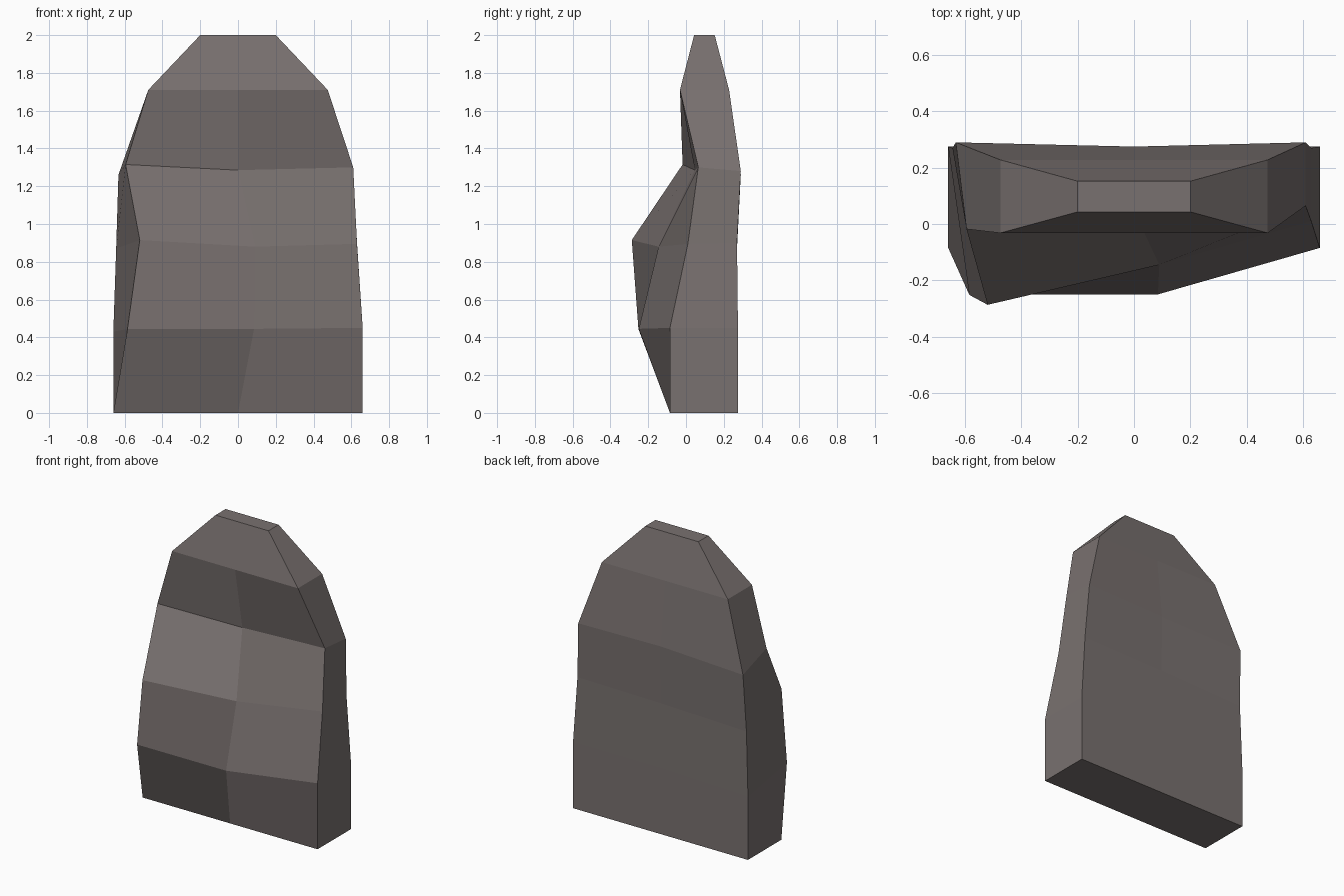
import bpy
import bmesh

# Each ring: front left, front middle, front right, back right, back middle, back left
rings = [
    [(-.66, -.085, 0), (0, -.085, 0), (.66, -.085, 0),
     (.66, .275, 0), (0, .275, 0), (-.66, .275, 0)],
    [(-.585, -.252, .445), (.085, -.25, .445), (.66, -.085, .45),
     (.66, .275, .45), (0, .275, .45), (-.66, .275, .43)],
    [(-.52, -.287, .915), (.09, -.145, .88), (.63, .01, .895),
     (.63, .27, .9), (0, .27, .89), (-.645, .27, .87)],
    [(-.595, -.018, 1.315), (0, .047, 1.285), (.61, .065, 1.3),
     (.61, .29, 1.28), (0, .275, 1.28), (-.633, .29, 1.26)],
    [(-.475, -.032, 1.71), (0, -.032, 1.71), (.475, -.032, 1.71),
     (.475, .228, 1.71), (0, .228, 1.71), (-.475, .228, 1.71)],
    [(-.2, .043, 2), (0, .043, 2), (.2, .043, 2),
     (.2, .152, 2), (0, .152, 2), (-.2, .152, 2)],
]

# Worn standing stone slab, lofted through the rings
bm = bmesh.new()
loops = [[bm.verts.new(p) for p in ring] for ring in rings]
for low, high in zip(loops, loops[1:]):
    for i in range(6):
        j = (i + 1) % 6
        bm.faces.new((low[i], low[j], high[j], high[i]))

# Base and top caps
bm.faces.new(loops[0][::-1])
bm.faces.new(loops[-1])
bmesh.ops.recalc_face_normals(bm, faces=bm.faces)

mesh = bpy.data.meshes.new("stone_slab")
bm.to_mesh(mesh)
bm.free()
slab = bpy.data.objects.new("stone_slab", mesh)
bpy.context.collection.objects.link(slab)

# Warm grey-brown stone
stone = bpy.data.materials.new("stone")
stone.diffuse_color = (.19, .165, .16, 1)
mesh.materials.append(stone)
